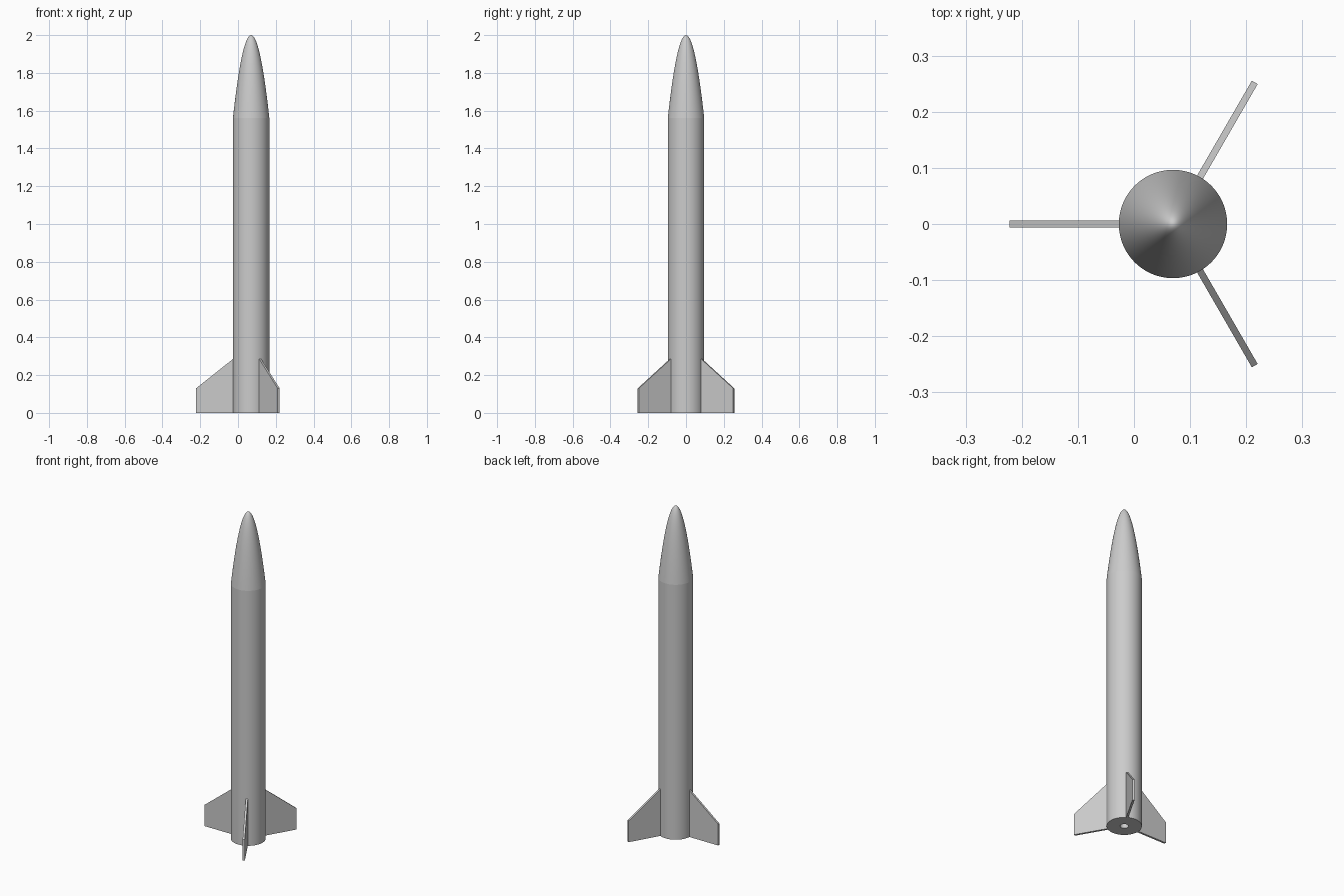
import bpy, bmesh
from math import sin, cos, pi, radians
from mathutils import Matrix

if "Cube" in bpy.data.objects:
    bpy.data.objects.remove(bpy.data.objects["Cube"])

CX = 0.0695        # body axis sits off-centre because of the fin layout
R = 0.0965         # body radius
BODY_TOP = 1.56
SIDES = 96


def finish(name, bm):
    bmesh.ops.remove_doubles(bm, verts=bm.verts, dist=1e-6)
    bmesh.ops.recalc_face_normals(bm, faces=bm.faces)
    mesh = bpy.data.meshes.new(name)
    bm.to_mesh(mesh)
    bm.free()
    obj = bpy.data.objects.new(name, mesh)
    bpy.context.collection.objects.link(obj)
    bpy.ops.object.select_all(action='DESELECT')
    obj.select_set(True)
    bpy.context.view_layer.objects.active = obj
    bpy.ops.object.shade_smooth_by_angle(angle=radians(30))
    return obj


def lathe(name, profile):
    """Revolve a list of (radius, z) points about the body axis."""
    bm = bmesh.new()
    rings = []
    for r, z in profile:
        if r < 1e-6:
            rings.append([bm.verts.new((0, 0, z))] * SIDES)
        else:
            rings.append([bm.verts.new((r * cos(2 * pi * i / SIDES),
                                        r * sin(2 * pi * i / SIDES), z))
                          for i in range(SIDES)])
    for a, b in zip(rings, rings[1:]):
        for i in range(SIDES):
            j = (i + 1) % SIDES
            bm.faces.new(list(dict.fromkeys((a[i], a[j], b[j], b[i]))))
    obj = finish(name, bm)
    obj.location.x = CX
    return obj


# Body tube with the motor bore open at the bottom
lathe("body_tube", [(0, 0.35), (0.023, 0.35), (0.023, 0), (R, 0),
                    (R, BODY_TOP)])

# Parabolic nose cone
N = 32
nose = [(R * (i / N), 2.0 - (2.0 - BODY_TOP) * (i / N) ** 2)
        for i in range(N + 1)]
lathe("nose_cone", nose + [(0, BODY_TOP)])


# Three swept fins, rooted slightly inside the body
def fin(name, angle, thick=0.012):
    outline = [(R - 0.01, 0), (0.2915, 0), (0.2915, 0.13),
               (R, 0.285), (R - 0.01, 0.285)]
    bm = bmesh.new()
    face = bm.faces.new([bm.verts.new((x, -thick / 2, z)) for x, z in outline])
    ext = bmesh.ops.extrude_face_region(bm, geom=[face])
    moved = [g for g in ext["geom"] if isinstance(g, bmesh.types.BMVert)]
    bmesh.ops.translate(bm, verts=moved, vec=(0, thick, 0))
    bm.transform(Matrix.Rotation(radians(angle), 4, 'Z'))
    obj = finish(name, bm)
    obj.location.x = CX


for k, angle in enumerate((60, 180, 300)):
    fin(f"fin_{k + 1}", angle)
